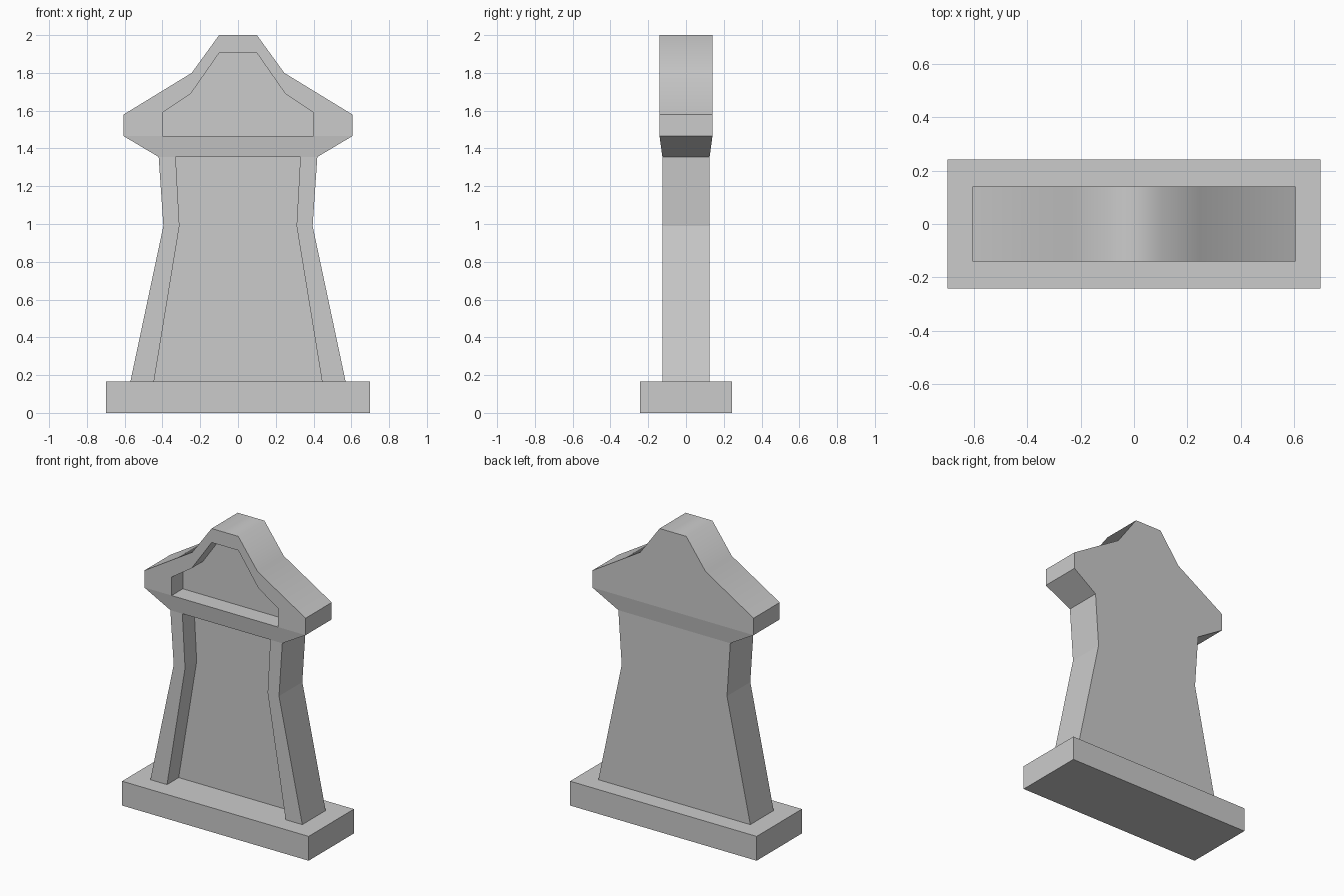
import bpy, bmesh

if "Cube" in bpy.data.objects:
    bpy.data.objects.remove(bpy.data.objects["Cube"])


def mirrored(half):
    """Right-hand outline, bottom to top, closed by its mirror image."""
    return half + [(-x, z) for x, z in reversed(half)]


def finish(bm, name):
    bmesh.ops.remove_doubles(bm, verts=bm.verts, dist=0.0005)
    bmesh.ops.recalc_face_normals(bm, faces=bm.faces)
    mesh = bpy.data.meshes.new(name)
    bm.to_mesh(mesh)
    bm.free()
    obj = bpy.data.objects.new(name, mesh)
    bpy.context.collection.objects.link(obj)
    return obj


def recessed_slab(bm, outer, inner, half_y, floor_y, open_outer, open_inner, smooth=()):
    """Slab with a sunken front panel; open_* are edges that meet other parts."""
    def ring(pts, y):
        return [bm.verts.new((x, y, z)) for x, z in pts]
    back, front = ring(outer, half_y), ring(outer, -half_y)
    lip, floor = ring(inner, -half_y), ring(inner, floor_y)
    n = len(outer)
    for i in range(n):
        j = (i + 1) % n
        if i not in open_outer:
            wall = bm.faces.new((front[i], front[j], back[j], back[i]))
            wall.smooth = i in smooth
            bm.faces.new((front[i], front[j], lip[j], lip[i]))
        if i not in open_inner:
            bm.faces.new((lip[i], lip[j], floor[j], floor[i]))
    bm.faces.new(back)
    bm.faces.new(floor)


# Plinth
bm = bmesh.new()
bmesh.ops.create_cube(bm, size=1)
for v in bm.verts:
    v.co = (v.co.x * 1.4, v.co.y * 0.485, (v.co.z + 0.5) * 0.165)
finish(bm, "plinth")

bm = bmesh.new()

# Waisted body with a tall sunken panel
recessed_slab(bm,
              mirrored([(0.57, 0.165), (0.395, 0.99), (0.42, 1.355)]),
              mirrored([(0.445, 0.165), (0.31, 0.99), (0.33, 1.355)]),
              0.125, 0.0, open_outer=(2, 5), open_inner=(5,))

# Stepped roof with a matching sunken panel, softly shaded on top
recessed_slab(bm,
              mirrored([(0.605, 1.465), (0.605, 1.58), (0.245, 1.80), (0.1, 2.0)]),
              mirrored([(0.4, 1.465), (0.4, 1.59), (0.25, 1.69), (0.1, 1.905)]),
              0.14, -0.02, open_outer=(7,), open_inner=(), smooth=range(1, 6))

# Flared band joining body and roof
def band_ring(x_out, x_in, y, z):
    pts = [(-x_out, -y), (-x_in, -y), (x_in, -y), (x_out, -y), (x_out, y), (-x_out, y)]
    return [bm.verts.new((px, py, z)) for px, py in pts]


low = band_ring(0.42, 0.33, 0.125, 1.355)
high = band_ring(0.605, 0.4, 0.14, 1.465)
for i in range(6):
    j = (i + 1) % 6
    bm.faces.new((low[i], low[j], high[j], high[i]))

finish(bm, "tower_body_and_roof")
